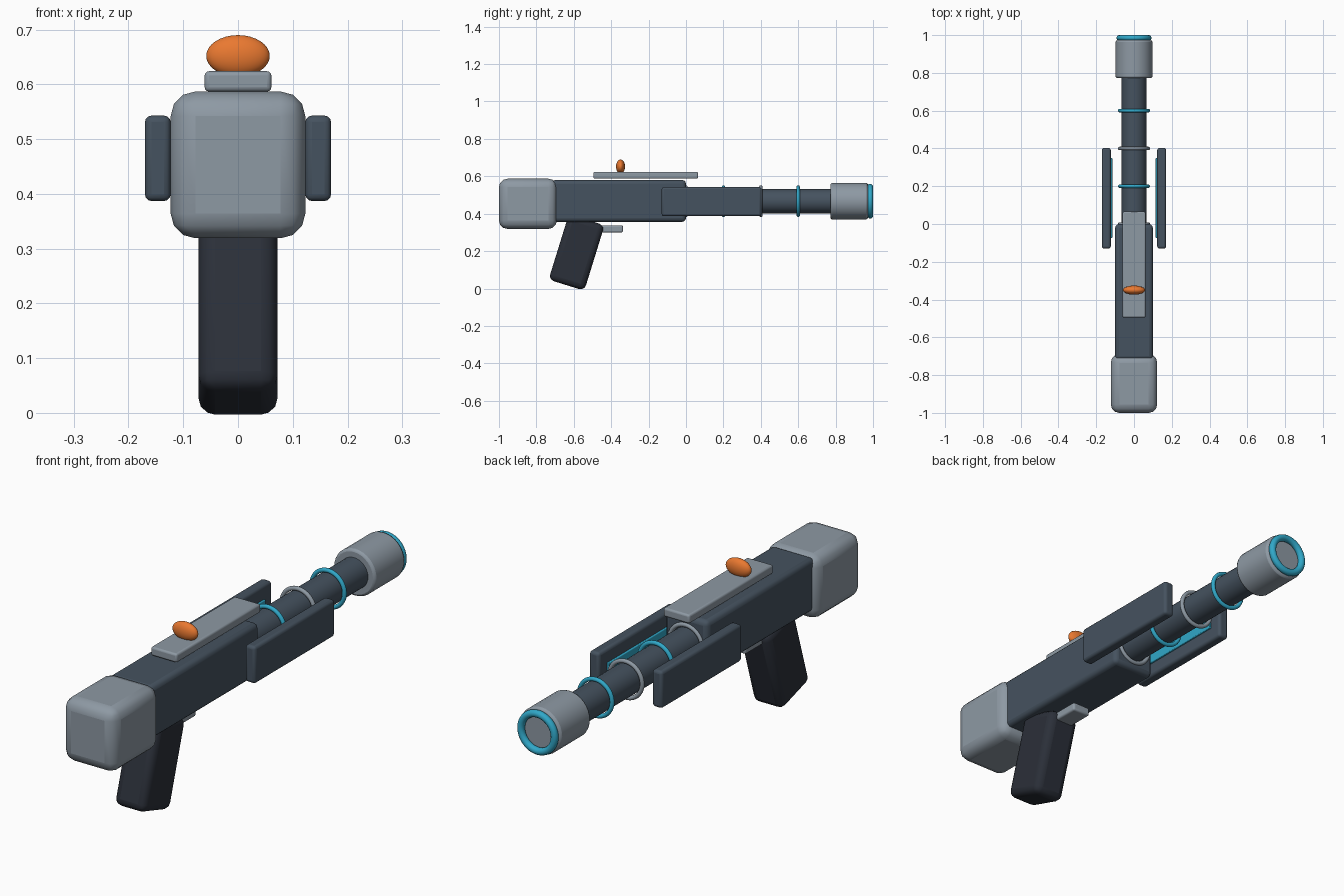
import bpy
from math import pi, radians

if "Cube" in bpy.data.objects:
    bpy.data.objects.remove(bpy.data.objects["Cube"])


def material(name, rgb):
    m = bpy.data.materials.new(name)
    m.diffuse_color = (*rgb, 1)
    m.use_nodes = True
    m.node_tree.nodes["Principled BSDF"].inputs["Base Color"].default_value = m.diffuse_color
    return m


LIGHT = material("light_steel", (0.27, 0.32, 0.37))
STEEL = material("dark_steel", (0.06, 0.085, 0.115))
BLACK = material("grip_black", (0.024, 0.029, 0.041))
CYAN = material("cyan_glow", (0.03, 0.39, 0.58))
ORANGE = material("orange", (0.82, 0.19, 0.03))

AXIS_Z = 0.467  # height of the barrel axis


def finish(name, mat, bevel=0, segments=3):
    o = bpy.context.object
    o.name = name
    o.data.materials.append(mat)
    if bevel:
        b = o.modifiers.new("bevel", 'BEVEL')
        b.width = bevel
        b.segments = segments
        b.limit_method = 'ANGLE'
    bpy.ops.object.shade_smooth_by_angle(angle=radians(35))
    return o


def box(name, x, y, z, mat, bevel):
    """Bevelled box from (min, max) ranges."""
    bpy.ops.mesh.primitive_cube_add(size=1, location=[(a + b) / 2 for a, b in (x, y, z)])
    bpy.context.object.scale = [b - a for a, b in (x, y, z)]
    bpy.ops.object.transform_apply(location=False, rotation=False, scale=True)
    return finish(name, mat, bevel)


def tube(name, radius, y0, y1, mat, bevel=0):
    bpy.ops.mesh.primitive_cylinder_add(vertices=32, radius=radius, depth=y1 - y0,
                                        location=(0, (y0 + y1) / 2, AXIS_Z), rotation=(pi / 2, 0, 0))
    return finish(name, mat, bevel, 2)


def ring(name, y, major, minor, mat):
    bpy.ops.mesh.primitive_torus_add(major_radius=major, minor_radius=minor, major_segments=48,
                                     minor_segments=12, location=(0, y, AXIS_Z), rotation=(pi / 2, 0, 0))
    return finish(name, mat)


# Stock and receiver
box("stock", (-0.123, 0.123), (-1.0, -0.69), (0.319, 0.587), LIGHT, 0.045)
box("receiver", (-0.1, 0.1), (-0.72, 0.0), (0.357, 0.58), STEEL, 0.02)

# Barrel, muzzle and rings
tube("barrel", 0.065, -0.05, 0.8, STEEL)
tube("muzzle", 0.098, 0.772, 0.973, LIGHT, 0.01)
ring("muzzle_ring", 0.985, 0.078, 0.015, CYAN)
for i, y in enumerate((0.0, 0.2, 0.4, 0.6)):
    ring(f"barrel_ring_{i + 1}", y, 0.076, 0.009, CYAN if i % 2 else LIGHT)

# Side panels with glowing strips on their inner faces
for side, s in (("left", -1), ("right", 1)):
    box(f"{side}_panel", sorted((s * 0.123, s * 0.17)), (-0.13, 0.403), (0.387, 0.543), STEEL, 0.012)
    box(f"{side}_glow_strip", sorted((s * 0.115, s * 0.13)), (-0.075, 0.35), (0.445, 0.485), CYAN, 0.003)

# Top rail and sight bead
box("top_rail", (-0.061, 0.061), (-0.495, 0.065), (0.587, 0.624), LIGHT, 0.008)
bpy.ops.mesh.primitive_uv_sphere_add(segments=32, ring_count=16, radius=1, location=(0, -0.35, 0.652))
bpy.context.object.scale = (0.058, 0.024, 0.038)
finish("sight_bead", ORANGE)

# Raked grip and trigger
grip = box("grip", (-0.072, 0.072), (-0.685, -0.485), (0.01, 0.376), BLACK, 0.03)
grip.rotation_euler.x = -0.3
box("trigger", (-0.042, 0.042), (-0.5, -0.337), (0.3, 0.337), LIGHT, 0.008)
